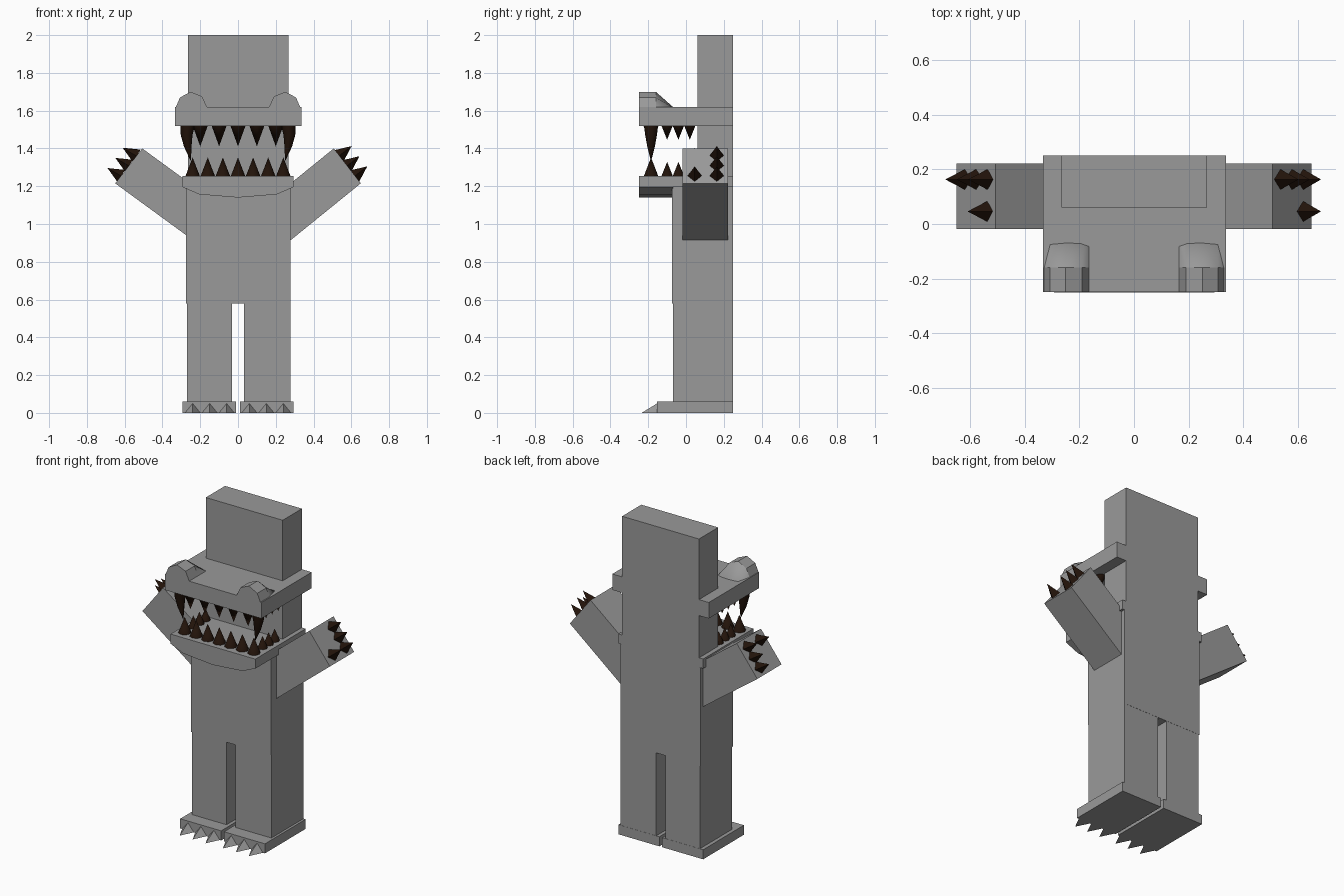
import bpy, bmesh, math
from mathutils import Vector

if "Cube" in bpy.data.objects:
    bpy.data.objects.remove(bpy.data.objects["Cube"])


def material(name, colour):
    m = bpy.data.materials.new(name)
    m.diffuse_color = (*colour, 1)
    m.use_nodes = True
    m.node_tree.nodes["Principled BSDF"].inputs["Base Color"].default_value = m.diffuse_color
    return m


dark = material("dark_brown", (0.016, 0.0065, 0.003))
grey = material("mid_grey", (0.322, 0.322, 0.322))


def finish(name, bm, mat=grey, smooth=0):
    bmesh.ops.recalc_face_normals(bm, faces=bm.faces)
    me = bpy.data.meshes.new(name)
    bm.to_mesh(me)
    bm.free()
    ob = bpy.data.objects.new(name, me)
    bpy.context.collection.objects.link(ob)
    me.materials.append(mat)
    if smooth:
        bpy.ops.object.select_all(action='DESELECT')
        ob.select_set(True)
        bpy.context.view_layer.objects.active = ob
        bpy.ops.object.shade_smooth_by_angle(angle=math.radians(smooth))
    return ob


def loft(name, rings, mat=grey, smooth=0):
    """Skin a list of equal-length closed rings and cap the ends."""
    bm = bmesh.new()
    vs = [[bm.verts.new(p) for p in r] for r in rings]
    n = len(rings[0])
    for a, b in zip(vs, vs[1:]):
        for i in range(n):
            j = (i + 1) % n
            bm.faces.new((a[i], a[j], b[j], b[i]))
    bm.faces.new(vs[0])
    bm.faces.new(vs[-1])
    return finish(name, bm, mat, smooth)


def prism(name, outline, y0, y1):
    """Extrude an (x, z) outline along y."""
    return loft(name, [[(x, y, z) for x, z in outline] for y in (y0, y1)])


def box(name, x0, x1, y0, y1, z0, z1):
    return prism(name, [(x0, z0), (x1, z0), (x1, z1), (x0, z1)], y0, y1)


def spike(name, base, direction, length, radius, sides):
    """Dark cone standing on its base point."""
    d = Vector(direction).normalized()
    bm = bmesh.new()
    bmesh.ops.create_cone(bm, cap_ends=True, segments=sides, radius1=radius,
                          radius2=0, depth=length)
    bmesh.ops.translate(bm, verts=bm.verts, vec=(0, 0, length / 2))
    # keep the diamond corners along y and across the hand
    side = Vector((0, 1, 0))
    other = side.cross(d)
    for v in bm.verts:
        v.co = Vector(base) + side * v.co.x + other * v.co.y + d * v.co.z
    return finish(name, bm, dark, 50 if sides > 4 else 0)


# body, head and jaws
box("torso", -0.275, 0.279, -0.073, 0.25, 0.58, 1.195)
box("head_block", -0.265, 0.268, 0.06, 0.25, 1.195, 2.0)
box("upper_jaw", -0.333, 0.336, -0.248, 0.25, 1.52, 1.62)
box("lower_jaw", -0.293, 0.295, -0.25, 0.249, 1.195, 1.255)
prism("chin", [(-0.293, 1.195), (-0.206, 1.157), (0, 1.14),
               (0.206, 1.157), (0.293, 1.195)], -0.25, -0.07)

for s, side in ((-1, "left"), (1, "right")):
    # brow bump and the soft slope that fades into the jaw behind it
    brow = [(0.333, 1.61), (0.307, 1.67), (0.25, 1.70), (0.19, 1.675), (0.16, 1.61)]
    prism("brow_" + side, [(s * x, z) for x, z in brow], -0.248, -0.16)
    loft("brow_slope_" + side, [
        [(s * x, -0.16, z) for x, z in brow],
        [(s * x, -0.068, 1.61 + (z - 1.61) * 0.1) for x, z in brow]], smooth=70)

    # leg, foot and toe claws
    box("leg_" + side, s * 0.032, s * (0.275 + s * 0.004), -0.068, 0.249, 0.03, 0.58)
    box("foot_" + side, s * 0.01, s * 0.294, -0.153, 0.25, 0, 0.06)
    for x in (0.06, 0.15, 0.24):
        bm = bmesh.new()
        pts = [(s * x - 0.042, -0.15, 0), (s * x + 0.042, -0.15, 0),
               (s * x, -0.15, 0.052), (s * x, -0.235, 0)]
        bmesh.ops.convex_hull(bm, input=[bm.verts.new(p) for p in pts])
        finish("toe_claw_" + side, bm)

    # raised arm
    k = 0.73 if s < 0 else 0.81
    prism("arm_" + side, [(s * 0.507, 1.40), (s * 0.65, 1.215),
                          (s * 0.26, 1.215 - 0.39 * k),
                          (s * 0.2, 1.40 - 0.307 * k)], -0.018, 0.222)

    # finger claws and thumb claw
    thumb = 0.22 if s < 0 else 0.79
    aim = (-0.86, 0, 0.5) if s < 0 else (0.79, 0, 0.61)
    for f, y in ((0.21, 0.163), (0.5, 0.163), (0.79, 0.163), (thumb, 0.046)):
        base = (s * (0.505 + 0.143 * f), y, 1.40 - 0.185 * f)
        spike("finger_claw_" + side, base, aim, 0.084, 0.038, 4)

    # curved fang
    path = [(0.266, 1.525, 0.038), (0.272, 1.47, 0.031), (0.266, 1.41, 0.02),
            (0.25, 1.335, 0.001)]
    loft("fang_" + side, [
        [(s * (x + r * math.cos(a)), -0.185 + r * math.sin(a), z)
         for a in (i * math.tau / 8 for i in range(8))]
        for x, z, r in path], dark, 50)

    # side teeth
    for y in (-0.1, -0.04, 0.02):
        spike("upper_side_tooth", (s * 0.265, y, 1.521), (0, 0, -1), 0.075, 0.03, 8)
        spike("lower_side_tooth", (s * 0.24, y, 1.254), (0, 0, 1), 0.075, 0.03, 8)

# front teeth
for i in range(-2, 3):
    spike("upper_front_tooth", (i * 0.1, -0.185, 1.521), (0, 0, -1), 0.11, 0.04, 8)
for i in range(-3, 4):
    spike("lower_front_tooth", (i * 0.08, -0.185, 1.254), (0, 0, 1), 0.098, 0.038, 8)
